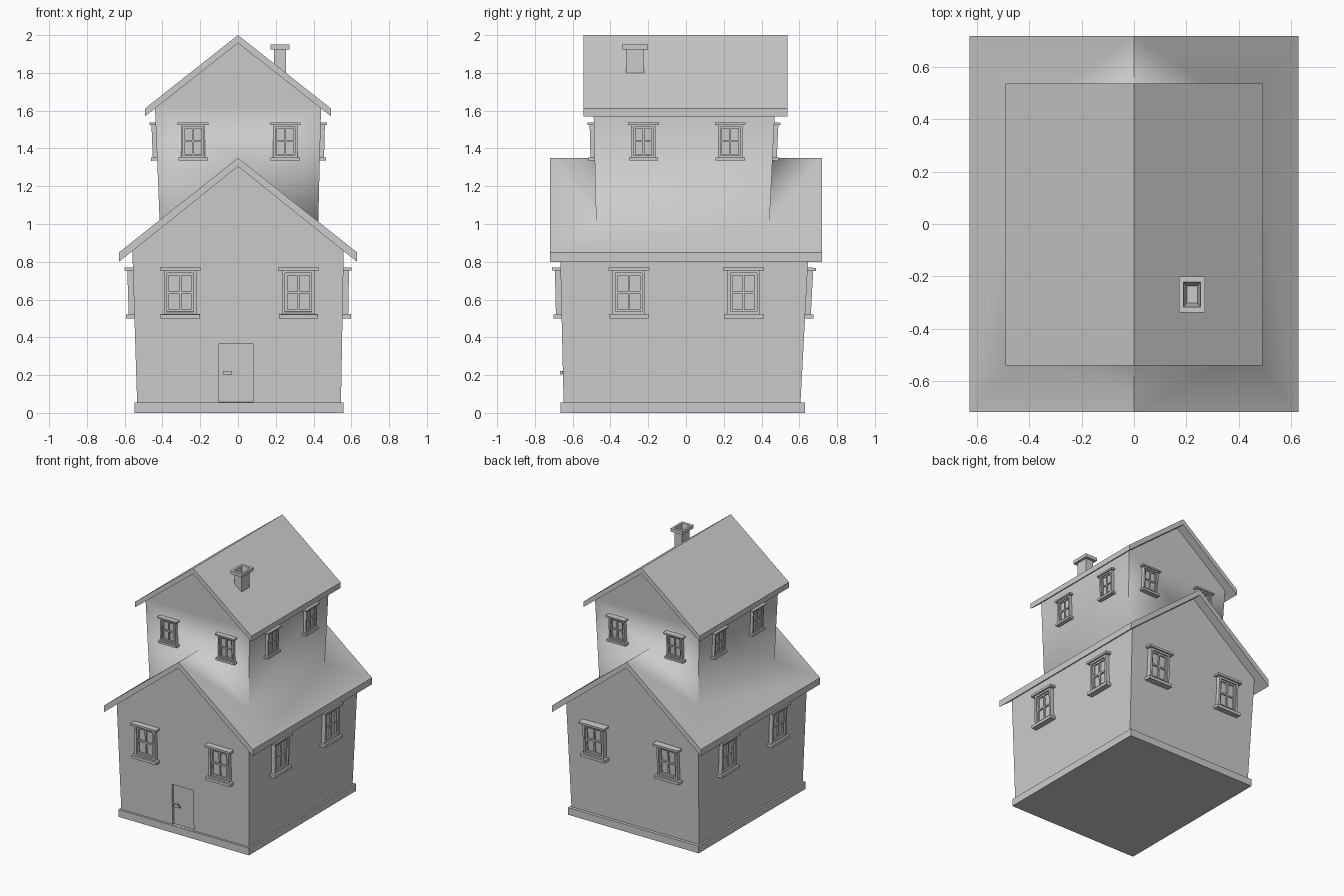
import bpy
import bmesh
from mathutils import Vector

cube = bpy.data.objects.get("Cube")
if cube:
    bpy.data.objects.remove(cube)

grey = bpy.data.materials.new("light_grey")
grey.use_nodes = True
grey.diffuse_color = (0.6, 0.6, 0.6, 1)
grey.node_tree.nodes["Principled BSDF"].inputs["Base Color"].default_value = grey.diffuse_color


def finish(name, bm):
    bmesh.ops.recalc_face_normals(bm, faces=bm.faces)
    mesh = bpy.data.meshes.new(name)
    bm.to_mesh(mesh)
    bm.free()
    mesh.materials.append(grey)
    obj = bpy.data.objects.new(name, mesh)
    bpy.context.collection.objects.link(obj)
    return obj


def add_loft(bm, rings):
    """Skin a list of equally sized point rings and cap both ends."""
    loops = [[bm.verts.new(p) for p in ring] for ring in rings]
    n = len(loops[0])
    for a, b in zip(loops, loops[1:]):
        for i in range(n):
            j = (i + 1) % n
            bm.faces.new((a[i], a[j], b[j], b[i]))
    bm.faces.new(loops[0])
    bm.faces.new(loops[-1])


def loft(name, rings):
    bm = bmesh.new()
    add_loft(bm, rings)
    return finish(name, bm)


def rect(x0, x1, y0, y1, z):
    return [(x0, y0, z), (x1, y0, z), (x1, y1, z), (x0, y1, z)]


class Wall:
    """One leaning wall: plane coordinates are along, up and outward."""
    def __init__(self, axis, sign, low, high):
        self.low, self.high = low, high
        self.axis, self.sign = axis, sign
        lean = (high[0] - low[0]) / (high[1] - low[1])
        self.along = Vector((0, 1, 0)) if axis == 0 else Vector((1, 0, 0))
        self.up = Vector((0, 0, 1))
        self.up[axis] = lean
        self.up.normalize()
        self.out = Vector((0, 0, -lean * sign))
        self.out[axis] = sign
        self.out.normalize()

    def origin(self, along, z):
        t = (z - self.low[1]) / (self.high[1] - self.low[1])
        p = self.along * along
        p[self.axis] = self.low[0] + t * (self.high[0] - self.low[0])
        p.z = z
        return p

    def add_box(self, bm, origin, size, u, v, d):
        rings = []
        for depth in d:
            corners = ((u[0], v[0]), (u[1], v[0]), (u[1], v[1]), (u[0], v[1]))
            rings.append([origin + (self.along * a + self.up * b + self.out * depth) * size
                          for a, b in corners])
        add_loft(bm, rings)


def window(name, wall, along, z, size):
    bm = bmesh.new()
    origin = wall.origin(along, z)

    def bar(u0, u1, v0, v1, depth):
        wall.add_box(bm, origin, size, (u0, u1), (v0, v1), (-0.02, depth))

    bar(-0.108, 0.108, 0.118, 0.134, 0.044)       # lintel
    bar(-0.104, 0.104, -0.135, -0.113, 0.044)     # sill
    bar(-0.07, 0.07, -0.1, 0.105, 0.008)          # pane
    bar(-0.086, 0.086, 0.104, 0.118, 0.03)        # casing
    bar(-0.086, 0.086, -0.113, -0.1, 0.03)
    for s in (-1, 1):
        bar(*sorted((s * 0.07, s * 0.086)), -0.1, 0.104, 0.03)
        bar(*sorted((s * 0.058, s * 0.07)), -0.1, 0.104, 0.019)
    bar(-0.058, 0.058, 0.092, 0.104, 0.019)       # sash and glazing bars
    bar(-0.058, 0.058, -0.1, -0.088, 0.019)
    bar(-0.006, 0.006, -0.088, 0.092, 0.019)
    bar(-0.058, 0.058, -0.004, 0.008, 0.019)
    finish(name, bm)


# Plinth
loft("plinth", [rect(-0.548, 0.558, -0.664, 0.63, z) for z in (0, 0.055)])

# Lower storey with gables
feet = rect(-0.534, 0.545, -0.648, 0.606, 0.05)
tops = rect(-0.56, 0.56, -0.667, 0.65, 0.88)
bm = bmesh.new()
f = [bm.verts.new(p) for p in feet]
t = [bm.verts.new(p) for p in tops]
a0, a1 = (bm.verts.new((0, y, 1.325)) for y in (-0.667, 0.65))
for face in (f, (f[0], f[1], t[1], a0, t[0]), (f[2], f[3], t[3], a1, t[2]),
             (f[1], f[2], t[2], t[1]), (f[3], f[0], t[0], t[3]),
             (t[1], t[2], a1, a0), (t[3], t[0], a0, a1)):
    bm.faces.new(face)
lower_walls = finish("lower_walls", bm)

# Lower roof running smoothly into the upper storey walls
points = {}
for y, end, foot_y, top_y in ((0, -0.72, -0.476, -0.49), (1, 0.72, 0.442, 0.472)):
    points["R", 0, y] = (0, end, 1.35)
    points["U", 0, y] = (0, end, 1.305)
    points["C", 0, y] = (0, foot_y, 1.35)
    points["A", 0, y] = (0, top_y, 1.98)
    for s, foot_x in ((-1, -0.415), (1, 0.425)):
        points["E", s, y] = (s * 0.63, end, 0.85)
        points["L", s, y] = (s * 0.63, end, 0.8)
        points["F", s, y] = (foot_x, foot_y, 1.35 - abs(foot_x) * 0.5 / 0.63)
        points["T", s, y] = (s * 0.44, top_y, 1.63)
bm = bmesh.new()
verts = {key: bm.verts.new(p) for key, p in points.items()}
kind = {v: key[0] for key, v in verts.items()}


def face(*keys):
    bm.faces.new([verts[k] for k in keys])


for s in (-1, 1):
    for a, b in ("EF", "EL", "FT"):
        face((a, s, 0), (a, s, 1), (b, s, 1), (b, s, 0))
    for a, b in ("LU", "TA"):
        face((a, s, 0), (a, s, 1), (b, 0, 1), (b, 0, 0))
    for y in (0, 1):
        face(("R", 0, y), ("E", s, y), ("F", s, y), ("C", 0, y))
        face(("R", 0, y), ("E", s, y), ("L", s, y), ("U", 0, y))
for y in (0, 1):
    face(("C", 0, y), ("F", 1, y), ("T", 1, y), ("A", 0, y), ("T", -1, y), ("F", -1, y))
for e in bm.edges:
    ends = {kind[v] for v in e.verts}
    e.smooth = "F" in ends and "T" not in ends
for fc in bm.faces:
    fc.smooth = True
finish("lower_roof_and_upper_walls", bm)

# Upper roof
loft("upper_roof", [[(-0.492, y, 1.57), (-0.492, y, 1.612), (0, y, 2), (0.492, y, 1.612),
                     (0.492, y, 1.57), (0, y, 1.958)] for y in (-0.542, 0.538)])

# Chimney with a hollow cap
profile = ((0.031, 0.048, 1.74), (0.031, 0.048, 1.925), (0.05, 0.069, 1.925),
           (0.05, 0.069, 1.95), (0.033, 0.048, 1.95), (0.02, 0.032, 1.86))
loft("chimney", [rect(0.222 - x, 0.222 + x, -0.27 - y, -0.27 + y, z) for x, y, z in profile])

# Walls and their windows
storeys = {
    "lower": (0.636, 1.0, 0.05, 0.88, (-0.534, 0.545, -0.648, 0.606),
              (-0.56, 0.56, -0.667, 0.65), (-0.306, 0.32), (-0.302, 0.305)),
    "upper": (1.437, 0.75, 1.02, 1.63, (-0.415, 0.425, -0.476, 0.442),
              (-0.44, 0.44, -0.49, 0.472), (-0.238, 0.25), (-0.225, 0.235)),
}
sides = (("right", 0, -1), ("left", 0, 1), ("front", 1, -1), ("back", 1, 1))
walls = {}
for storey, (z, size, z0, z1, low, high, across, deep) in storeys.items():
    for i, (side, axis, sign) in enumerate(sides):
        wall = walls[storey, side] = Wall(axis, sign, (low[i], z0), (high[i], z1))
        for n, along in enumerate(across if axis else deep):
            window(f"{side}_{storey}_window_{n + 1}", wall, along, z, size)

# Recessed door and its handle
front = walls["lower", "front"]
bm = bmesh.new()
front.add_box(bm, front.origin(-0.01, 0.21), 1, (-0.09, 0.09), (-0.154, 0.155), (-0.018, 0.05))
cutter = finish("door_cutter", bm)
cutter.hide_render = True
cutter.hide_viewport = True
cut = lower_walls.modifiers.new("door_recess", "BOOLEAN")
cut.operation = "DIFFERENCE"
cut.solver = "EXACT"
cut.object = cutter
bm = bmesh.new()
knob = front.origin(-0.055, 0.213)
front.add_box(bm, knob, 1, (-0.024, 0.024), (-0.01, 0.01), (0.002, 0.015))
front.add_box(bm, knob, 1, (-0.022, -0.008), (-0.008, 0.008), (-0.025, 0.008))
finish("door_handle", bm)
